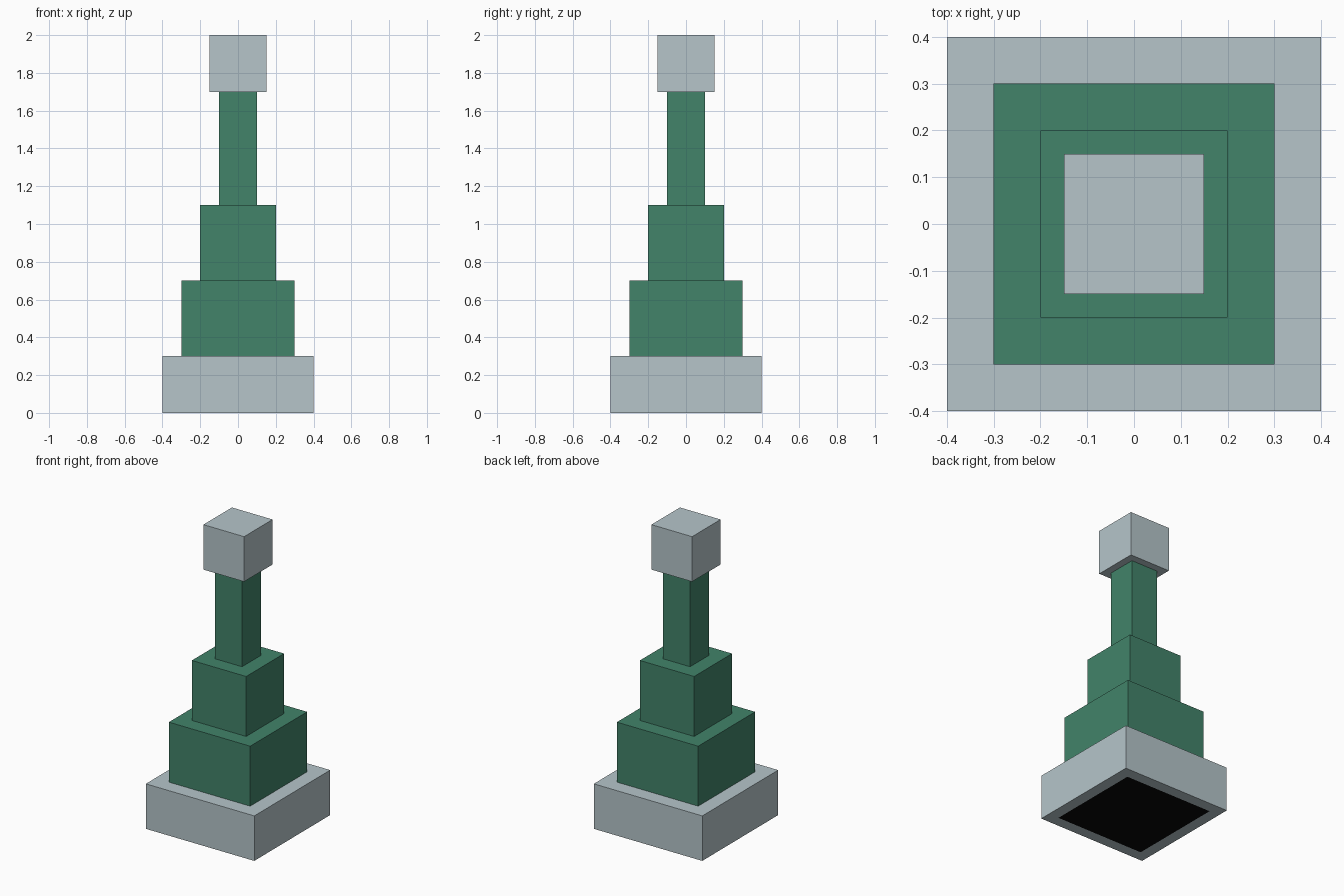
import bpy
import bmesh

cube = bpy.data.objects.get("Cube")
if cube:
    bpy.data.objects.remove(cube, do_unlink=True)


def make_material(name, rgb):
    mat = bpy.data.materials.new(name)
    mat.use_nodes = True
    color = (*rgb, 1)
    mat.diffuse_color = color
    mat.node_tree.nodes["Principled BSDF"].inputs["Base Color"].default_value = color
    return mat


grey = make_material("pale grey", (0.465, 0.558, 0.591))
green = make_material("green", (0.054, 0.227, 0.144))
black = make_material("black", (0.002, 0.002, 0.002))


def make_block(name, width, bottom, top, mat):
    """Square block centred on the axis, from bottom to top."""
    bm = bmesh.new()
    bmesh.ops.create_cube(bm, size=1)
    for v in bm.verts:
        v.co.x *= width
        v.co.y *= width
        v.co.z = top if v.co.z > 0 else bottom
    mesh = bpy.data.meshes.new(name)
    bm.to_mesh(mesh)
    bm.free()
    mesh.materials.append(mat)
    obj = bpy.data.objects.new(name, mesh)
    bpy.context.collection.objects.link(obj)
    return obj


# Stacked tiers
base = make_block("base", 0.8, 0, 0.3, grey)
make_block("lower_tier", 0.6, 0.3, 0.7, green)
make_block("middle_tier", 0.4, 0.7, 1.1, green)
make_block("column", 0.2, 1.1, 1.7, green)
make_block("cap", 0.3, 1.7, 2, grey)

# Black square inset into the underside of the base
base.data.materials.append(black)
bm = bmesh.new()
bm.from_mesh(base.data)
bm.normal_update()
underside = min(bm.faces, key=lambda f: f.normal.z)
bmesh.ops.inset_region(bm, faces=[underside], thickness=0.105)
underside.material_index = 1
bm.to_mesh(base.data)
bm.free()
